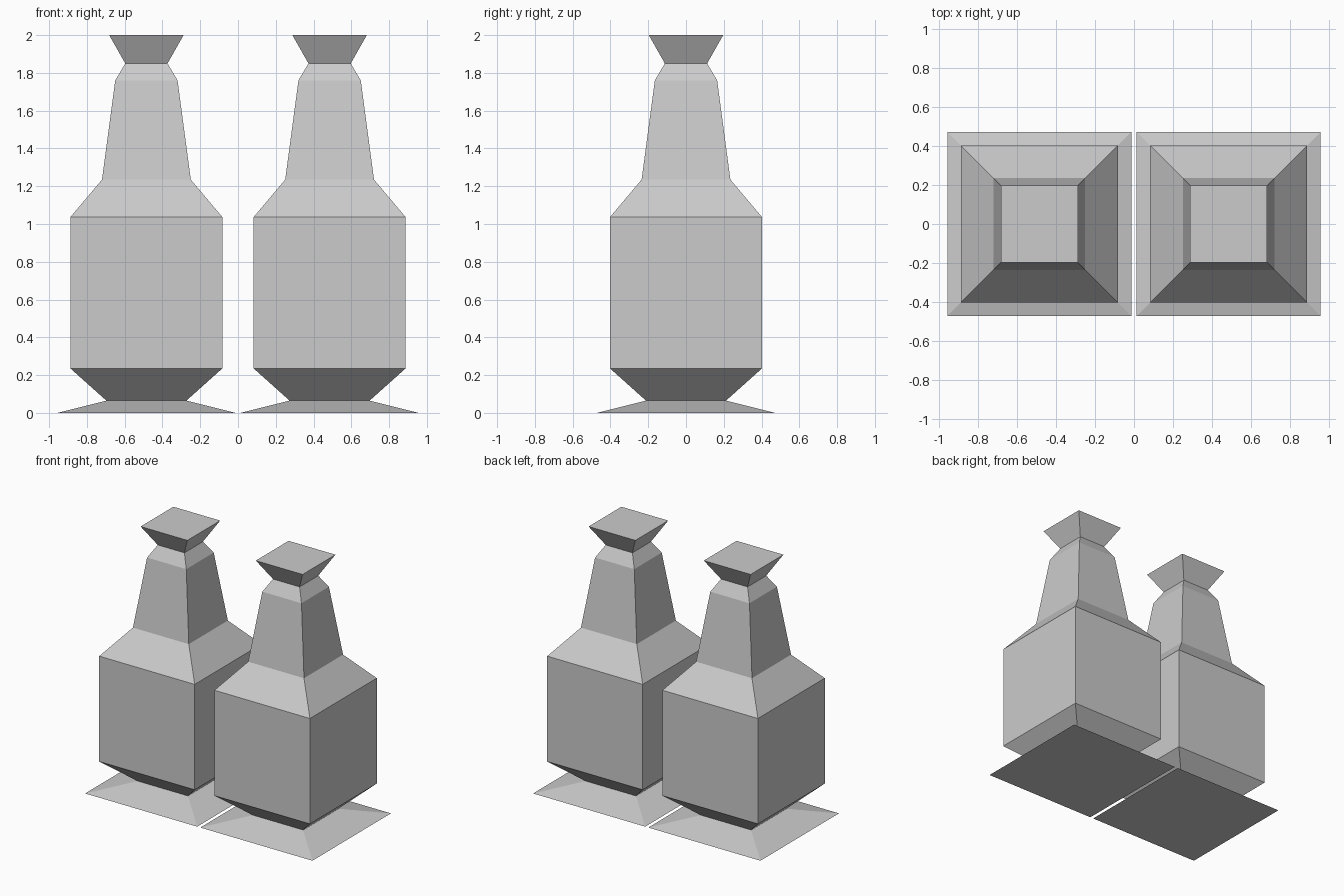
import bpy, bmesh

if "Cube" in bpy.data.objects:
    bpy.data.objects.remove(bpy.data.objects["Cube"])

# Square bottle profile, bottom to top: (half width, height)
PROFILE = [
    (0.472, 0.0),    # flared foot
    (0.212, 0.065),  # waist above foot
    (0.402, 0.235),  # body bottom
    (0.402, 1.037),  # body top
    (0.235, 1.235),  # shoulder
    (0.165, 1.76),   # neck
    (0.112, 1.85),   # throat
    (0.197, 2.0),    # flared stopper
]
CORNERS = [(-1, -1), (1, -1), (1, 1), (-1, 1)]


def square_bottle(name, x):
    bm = bmesh.new()
    rings = [[bm.verts.new((sx * r, sy * r, z)) for sx, sy in CORNERS]
             for r, z in PROFILE]
    # Side walls between neighbouring rings
    for low, high in zip(rings, rings[1:]):
        for i in range(4):
            j = (i + 1) % 4
            bm.faces.new((low[i], low[j], high[j], high[i]))
    # Closed underside and top
    bm.faces.new(rings[0][::-1])
    bm.faces.new(rings[-1])
    mesh = bpy.data.meshes.new(name)
    bm.to_mesh(mesh)
    bm.free()
    obj = bpy.data.objects.new(name, mesh)
    obj.location.x = x
    bpy.context.collection.objects.link(obj)


# Matching pair, side by side
for name, side in (("left_bottle", -1), ("right_bottle", 1)):
    square_bottle(name, side * 0.485)
